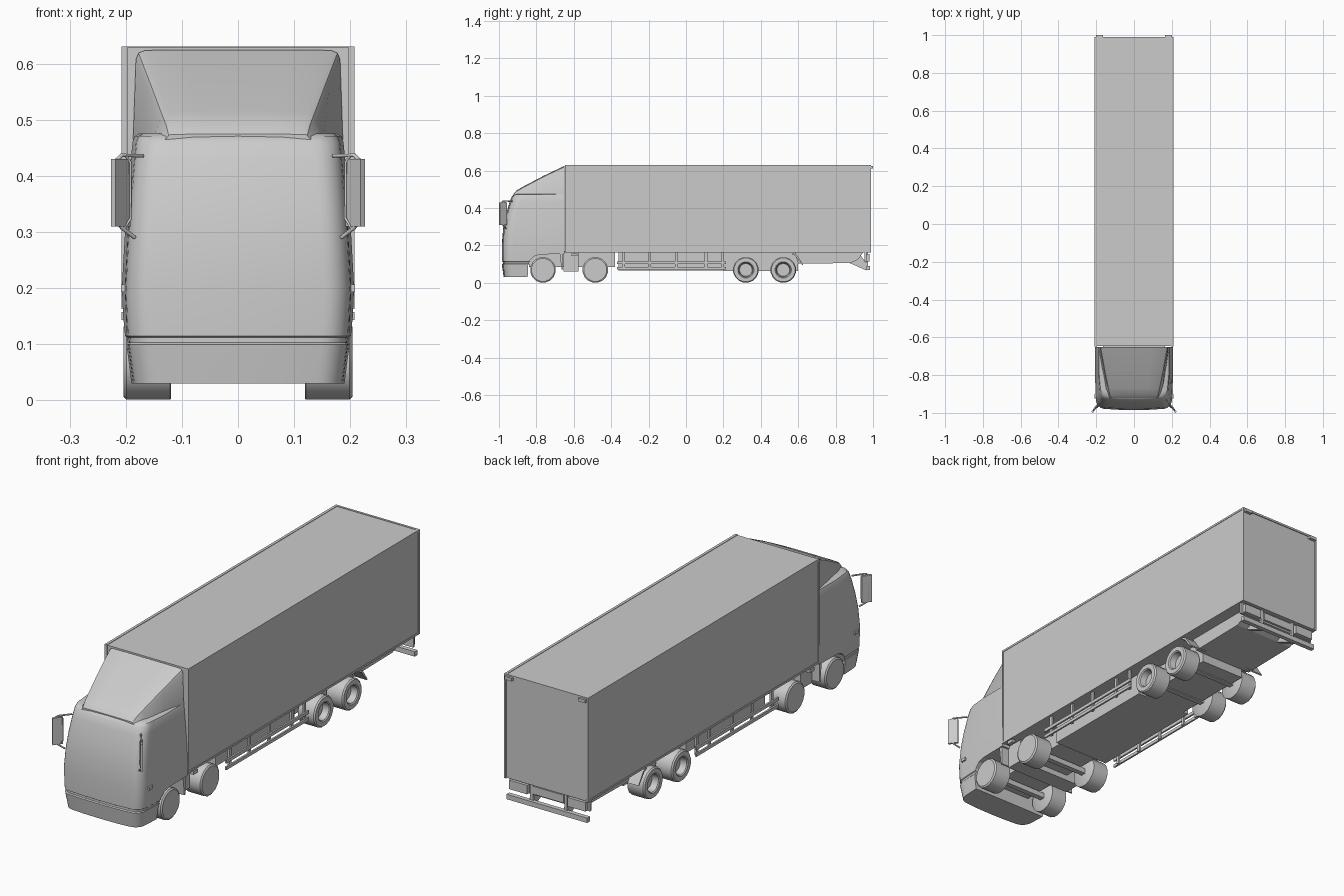
import bpy, bmesh, math
from mathutils import Vector

if "Cube" in bpy.data.objects:
    bpy.data.objects.remove(bpy.data.objects["Cube"])


def make(name, verts, faces, smooth=None):
    me = bpy.data.meshes.new(name)
    me.from_pydata([tuple(v) for v in verts], [], faces)
    bm = bmesh.new()
    bm.from_mesh(me)
    bmesh.ops.remove_doubles(bm, verts=bm.verts, dist=1e-5)
    bmesh.ops.recalc_face_normals(bm, faces=bm.faces)
    bm.to_mesh(me)
    bm.free()
    ob = bpy.data.objects.new(name, me)
    bpy.context.collection.objects.link(ob)
    if smooth:
        bpy.ops.object.select_all(action='DESELECT')
        ob.select_set(True)
        bpy.context.view_layer.objects.active = ob
        bpy.ops.object.shade_smooth_by_angle(angle=math.radians(smooth))
    return ob


def loft(name, rings, smooth=None):
    n = len(rings[0])
    verts = [v for r in rings for v in r]
    faces = [(k * n + i, k * n + (i + 1) % n, (k + 1) * n + (i + 1) % n, (k + 1) * n + i)
             for k in range(len(rings) - 1) for i in range(n)]
    faces += [tuple(range(n)), tuple(range(len(verts) - n, len(verts)))]
    return make(name, verts, faces, smooth)


def box(name, x0, x1, y0, y1, z0, z1):
    return loft(name, [[(x0, y0, z), (x1, y0, z), (x1, y1, z), (x0, y1, z)] for z in (z0, z1)])


def pair(name, x0, x1, *rest):
    for side, s in (("right", 1), ("left", -1)):
        box(f"{name}_{side}", min(s * x0, s * x1), max(s * x0, s * x1), *rest)


def prism(name, pts, x0, x1):
    return loft(name, [[(x, y, z) for y, z in pts] for x in (x0, x1)])


def tube(name, pts, r):
    cu = bpy.data.curves.new(name, 'CURVE')
    cu.dimensions = '3D'
    cu.bevel_depth, cu.bevel_resolution, cu.use_fill_caps = r, 1, True
    sp = cu.splines.new('POLY')
    sp.points.add(len(pts) - 1)
    for p, c in zip(sp.points, pts):
        p.co = (*c, 1)
    ob = bpy.data.objects.new(name, cu)
    bpy.context.collection.objects.link(ob)


# Cab shell: horizontal outlines with rounded front corners
def cab_ring(z, yf, w):
    half = [(w, -.65), (w, -.8), (w - .005, yf + .07)]
    for i in range(7):
        a = math.radians(15 * i)
        half.append((w - .053 + .047 * math.cos(a), yf + .055 - .049 * math.sin(a)))
    half.append((.08, yf + .0015))
    return ([(x, y, z) for x, y in half] + [(0, yf, z)] +
            [(-x, y, z) for x, y in reversed(half)])


levels = [(.03, -.975, .192), (.085, -.983, .199), (.1, -.985, .201), (.103, -.979, .199),
          (.112, -.979, .2), (.115, -.984, .203), (.2, -.985, .207), (.29, -.978, .202),
          (.36, -.964, .197), (.43, -.944, .191), (.46, -.932, .188), (.471, -.922, .184),
          (.476, -.905, .176)]
cab = loft("cab", [cab_ring(*l) for l in levels], 32)

# Wheel arch cut through the cab
arch = [(-.848, -.05), (-.845, .09), (-.832, .123), (-.81, .143), (-.78, .152), (-.6, .155), (-.6, -.05)]
cutter = prism("arch_cutter", arch, -.4, .4)
cutter.hide_render = True
mod = cab.modifiers.new("arch", 'BOOLEAN')
mod.operation, mod.solver, mod.object = 'DIFFERENCE', 'EXACT', cutter
bpy.context.view_layer.objects.active = cab
bpy.ops.object.modifier_apply(modifier=mod.name)
bpy.data.objects.remove(cutter)

# Roof air deflector widening toward the cargo box
def deflector_ring(y, w, wb, h):
    c = min(.016, (h - .465) * .5)
    half = [(wb, .465), (w, h - c), (w - c * .3, h - c * .3), (w - c, h), (w * .5, h + .001)]
    return [(x, y, z) for x, z in half] + [(-x, y, z) for x, z in reversed(half)]


loft("roof_deflector", [deflector_ring(*r) for r in
     [(-.922, .125, .13, .474), (-.905, .132, .142, .494), (-.87, .14, .152, .514),
      (-.76, .162, .17, .572), (-.65, .182, .187, .624)]], 30)

# Cargo box with edge rails
box("cargo_box", -.206, .206, -.645, .986, .165, .629)
pair("top_rail", .196, .208, -.647, .988, .622, .631)
pair("bottom_rail", .196, .208, -.647, .988, .163, .172)
pair("front_post", .196, .208, -.648, -.64, .165, .63)
pair("rear_post", .2, .208, .98, .99, .163, .63)
box("rear_top_rail", -.208, .208, .98, .99, .622, .631)
pair("upper_rear_lamp", .165, .2, .986, 1.0, .61, .624)

# Wheels: turned profiles of (radius, x)
solid = [(0, .204), (.062, .204), (.069, .199), (.069, .121), (.066, .119), (0, .119)]
dished = [(0, .172), (.034, .172), (.039, .2), (.044, .204), (.064, .204), (.069, .198),
          (.069, .121), (.066, .119), (0, .119)]
N = 16
for axle, (y, prof) in enumerate([(-.765, solid), (-.485, solid), (.32, dished), (.52, dished)], 1):
    for side, s in (("right", 1), ("left", -1)):
        rings = [[(s * x, y + r * math.cos(2 * math.pi * (i + .5) / N),
                   .069 + r * math.sin(2 * math.pi * (i + .5) / N)) for i in range(N)]
                 for r, x in prof]
        n = len(rings)
        vs = [v for r in rings[1:-1] for v in r]
        loft(f"wheel_{axle}_{side}", rings[1:-1], 35)
    box(f"axle_{axle}", -.125, .125, y - .012, y + .012, .057, .081)

# Chassis and underbody
box("front_frame", -.1, .1, -.84, -.38, .085, .17)
box("underbody_tank", -.14, .14, -.36, .2, .065, .167)
box("cross_box", -.165, .165, -.655, -.575, .06, .167)
box("rear_axle_frame", -.11, .11, .2, .6, .062, .167)
prism("rear_frame", [(.58, .167), (.6, .102), (.88, .106), (.92, .125), (.95, .167)], -.15, .15)
for side, s in (("right", 1), ("left", -1)):
    # Mudguards
    prism(f"rear_mudguard_{side}", [(.565, .153), (.585, .143), (.622, .095), (.627, .098), (.592, .15), (.57, .16)],
          s * .115, s * .203)
    prism(f"front_mudflap_{side}", [(-.675, .155), (-.665, .07), (-.658, .07), (-.658, .157)],
          s * .12, s * .2)
    # Side underrun guards with posts
    for k, (z0, z1) in enumerate([(.07, .084), (.1, .115)]):
        box(f"side_guard_rail_{k}_{side}", *sorted((s * .194, s * .202)), -.37, .215, z0, z1)
    for k, y in enumerate((-.34, -.2, -.06, .1, .19)):
        box(f"side_guard_post_{k}_{side}", *sorted((s * .186, s * .195)), y, y + .014, .07, .168)
    # Rear underrun brackets
    prism(f"underrun_bracket_{side}", [(.87, .165), (.87, .108), (.965, .066), (.972, .095), (.92, .165)],
          s * .075, s * .095)
    # Mirror frame and angled housing
    tube(f"mirror_arm_{side}", [(s * .17, -.93, .436), (s * .207, -.978, .437), (s * .215, -.984, .43),
                                (s * .215, -.984, .318), (s * .207, -.978, .308), (s * .184, -.962, .29)], .0035)
    tube(f"mirror_inner_bar_{side}", [(s * .2, -.97, .436), (s * .192, -.966, .425),
                                      (s * .191, -.966, .325), (s * .203, -.976, .306)], .0025)
    u, v = Vector((s * .013, -.018, 0)), Vector((s * .004, .003, 0))
    c = Vector((s * .209, -.979, 0))
    loft(f"mirror_housing_{side}", [[c + a * u + b * v + Vector((0, 0, z))
         for a, b in ((-1, -1), (1, -1), (1, 1), (-1, 1))] for z in (.31, .43)])

# Small marker lamps
pair("cab_side_lamp", .195, .2085, -.925, -.9, .193, .207)
pair("chassis_side_lamp", .19, .208, -.612, -.58, .143, .158)

# Rear lamp panel and underrun bar
box("rear_underrun_bar", -.2, .2, .965, .985, .068, .09)
box("rear_lamp_beam", -.2, .2, .955, .965, .112, .165)
pair("rear_lamp", .1, .19, .965, .982, .115, .155)
box("plate_holder", -.075, .075, .965, .975, .12, .155)
pair("underrun_hanger", .078, .092, .962, .972, .085, .165)
